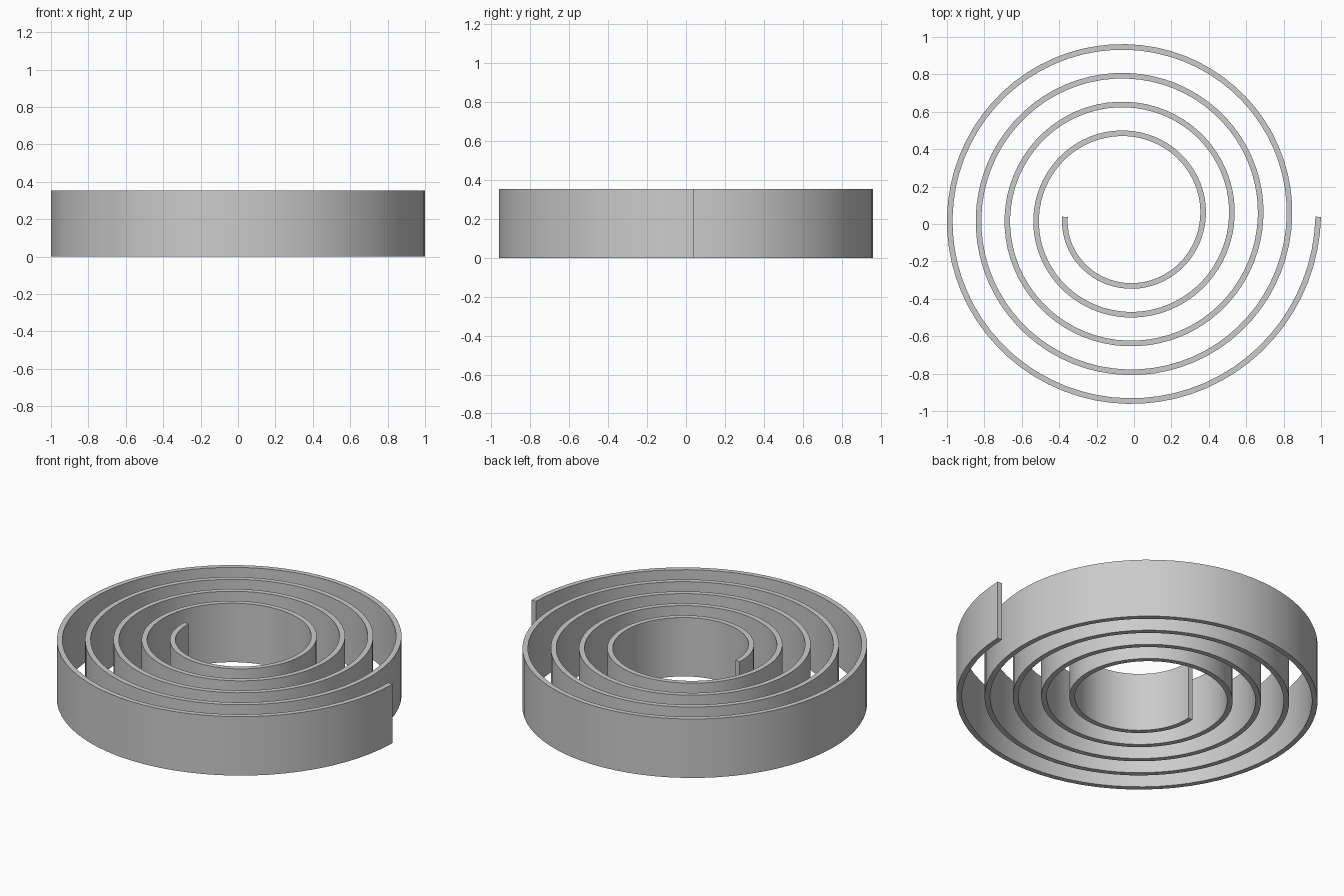
import bpy
import bmesh
from math import cos, sin, pi, radians

cube = bpy.data.objects.get("Cube")
if cube:
    bpy.data.objects.remove(cube, do_unlink=True)

TURNS = 4.5
STEPS = 72            # segments per turn
PITCH = 0.154         # radial growth per turn
THICKNESS = 0.03
HEIGHT = 0.354
START_RADIUS = 1 - THICKNESS / 2 - PITCH * (TURNS - 0.25)
CENTRE_X, CENTRE_Y = -PITCH / 4, PITCH / 4

# Plain grey material
grey = bpy.data.materials.new("plain_grey")
grey.use_nodes = True
colour = (0.6, 0.6, 0.6, 1)
grey.diffuse_color = colour
grey.node_tree.nodes["Principled BSDF"].inputs["Base Color"].default_value = colour

# Spiral centre line on the ground, from the inner end outwards
bm = bmesh.new()
points = []
for i in range(int(TURNS * STEPS) + 1):
    turn = i / STEPS
    radius = START_RADIUS + PITCH * turn
    angle = pi + 2 * pi * turn
    points.append(bm.verts.new((CENTRE_X + radius * cos(angle),
                                CENTRE_Y + radius * sin(angle), 0)))
edges = [bm.edges.new(pair) for pair in zip(points, points[1:])]

# Raise the line into an upright band
raised = bmesh.ops.extrude_edge_only(bm, edges=edges)["geom"]
top = [v for v in raised if isinstance(v, bmesh.types.BMVert)]
bmesh.ops.translate(bm, verts=top, vec=(0, 0, HEIGHT))
bmesh.ops.recalc_face_normals(bm, faces=bm.faces)

mesh = bpy.data.meshes.new("spiral_band")
bm.to_mesh(mesh)
bm.free()
mesh.materials.append(grey)
band = bpy.data.objects.new("spiral_band", mesh)
bpy.context.collection.objects.link(band)

# Give the band its wall thickness
wall = band.modifiers.new("wall", 'SOLIDIFY')
wall.thickness = THICKNESS
wall.offset = 0
wall.use_even_offset = True

bpy.ops.object.select_all(action='DESELECT')
band.select_set(True)
bpy.context.view_layer.objects.active = band
bpy.ops.object.modifier_apply(modifier=wall.name)
bpy.ops.object.shade_smooth_by_angle(angle=radians(30))
